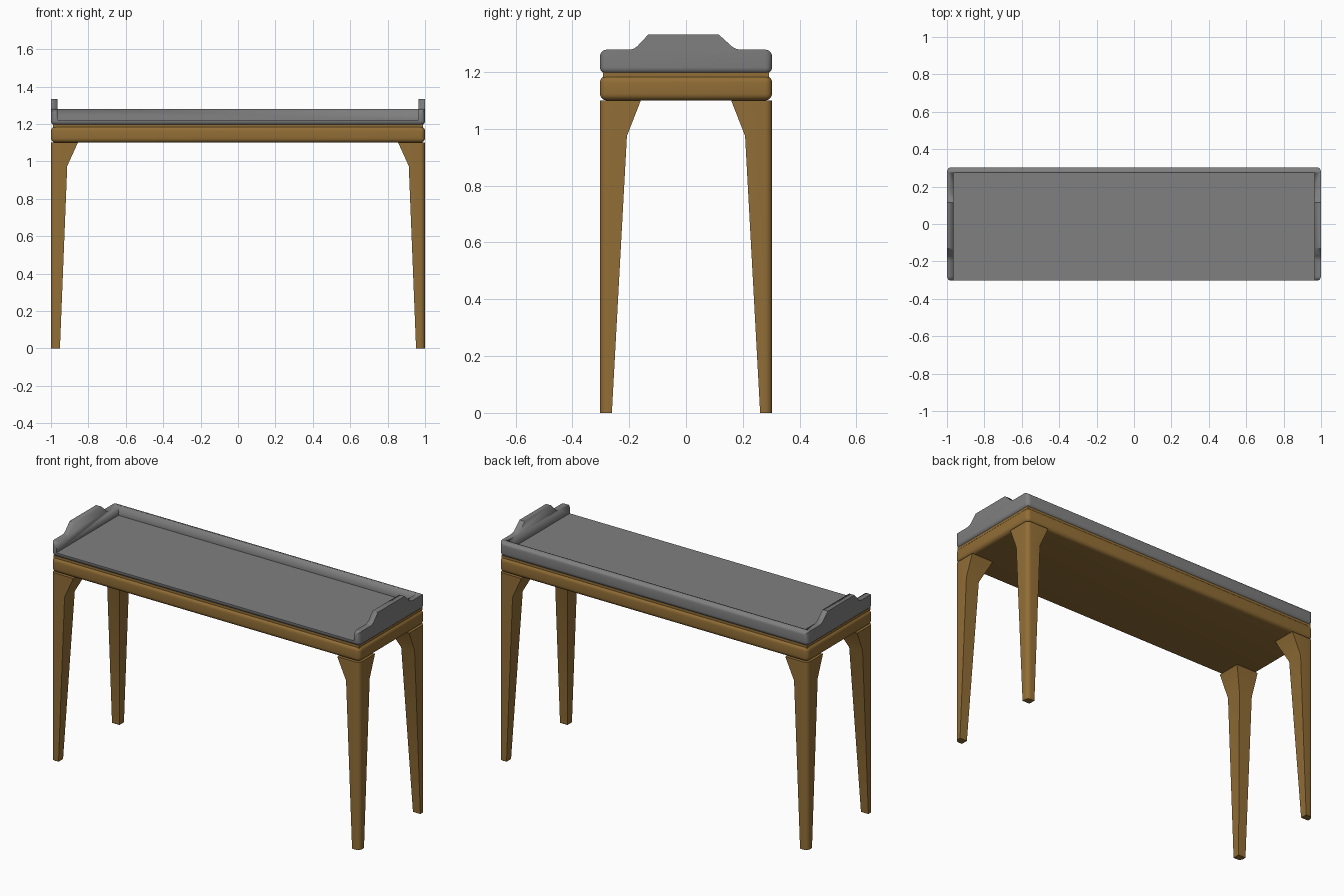
import bpy, bmesh
from mathutils import Vector

if "Cube" in bpy.data.objects:
    bpy.data.objects.remove(bpy.data.objects["Cube"])

HX, HY = 1.0, 0.303      # half length and half depth
RADIUS = 0.024           # rounded outer corners


def material(name, rgb):
    m = bpy.data.materials.new(name)
    m.diffuse_color = (*rgb, 1)
    m.use_nodes = True
    m.node_tree.nodes["Principled BSDF"].inputs["Base Color"].default_value = m.diffuse_color
    return m


wood = material("brown wood", (0.285, 0.155, 0.037))
grey = material("grey paint", (0.215, 0.215, 0.215))


def loft(rings):
    """Closed solid through rings with equal point counts."""
    bm = bmesh.new()
    loops = [[bm.verts.new(p) for p in ring] for ring in rings]
    n = len(loops[0])
    for a, b in zip(loops, loops[1:]):
        for i in range(n):
            j = (i + 1) % n
            bm.faces.new((a[i], a[j], b[j], b[i]))
    bm.faces.new(loops[0][::-1])
    bm.faces.new(loops[-1])
    bmesh.ops.recalc_face_normals(bm, faces=bm.faces)
    return bm


def box(x0, x1, y0, y1, z0, z1):
    return loft([[(x0, y0, z), (x1, y0, z), (x1, y1, z), (x0, y1, z)] for z in (z0, z1)])


def round_corners(bm, hx=HX, hy=HY):
    """Round the vertical edges on the outer corners."""
    edges = [e for e in bm.edges
             if all(abs(abs(v.co.x) - hx) < 1e-4 and abs(abs(v.co.y) - hy) < 1e-4 for v in e.verts)]
    bmesh.ops.bevel(bm, geom=edges, offset=RADIUS, segments=5, profile=0.5, affect='EDGES')
    return bm


def add(name, bm, mat):
    me = bpy.data.meshes.new(name)
    bm.to_mesh(me)
    bm.free()
    ob = bpy.data.objects.new(name, me)
    bpy.context.collection.objects.link(ob)
    me.materials.append(mat)
    bpy.ops.object.select_all(action='DESELECT')
    ob.select_set(True)
    bpy.context.view_layer.objects.active = ob
    bpy.ops.object.shade_smooth_by_angle(angle=0.5)
    return ob


# Solid wooden top, and the thin recess between it and the tray
add("wooden_top", round_corners(box(-HX, HX, -HY, HY, 1.10, 1.187)), wood)
add("recess", box(-HX + 0.01, HX - 0.01, -HY + 0.01, HY - 0.01, 1.18, 1.20), wood)

# Tapered legs flaring into the top, mirrored to four corners
levels = [(0, 0.048, 0.042), (0.975, 0.087, 0.095), (1.10, 0.144, 0.144)]
leg = loft([[(HX, HY, z), (HX - wx, HY, z), (HX - wx, HY - wy, z), (HX, HY - wy, z)]
            for z, wx, wy in levels])
legs = add("legs", round_corners(leg), wood)
mirror = legs.modifiers.new("corners", 'MIRROR')
mirror.use_axis = (True, True, False)

# Tray: raised end profile along the length, hollowed out and open at the front
profile = [(-HY, 1.193), (HY, 1.193), (HY, 1.279), (0.192, 1.279), (0.178, 1.281),
           (0.164, 1.288), (0.114, 1.333), (-0.132, 1.333), (-0.172, 1.290),
           (-0.184, 1.282), (-0.198, 1.279), (-HY, 1.279)]
tray = add("tray", round_corners(loft([[(x, y, z) for y, z in profile] for x in (-HX, HX)])), grey)
cutter = add("tray_cutter", box(-0.966, 0.966, -0.5, 0.272, 1.221, 1.5), grey)
cutter.hide_render = True
cutter.display_type = 'WIRE'
hollow = tray.modifiers.new("hollow", 'BOOLEAN')
hollow.operation = 'DIFFERENCE'
hollow.solver = 'EXACT'
hollow.object = cutter
bpy.context.view_layer.objects.active = tray
bpy.ops.object.modifier_apply(modifier=hollow.name)
bpy.data.objects.remove(cutter)
